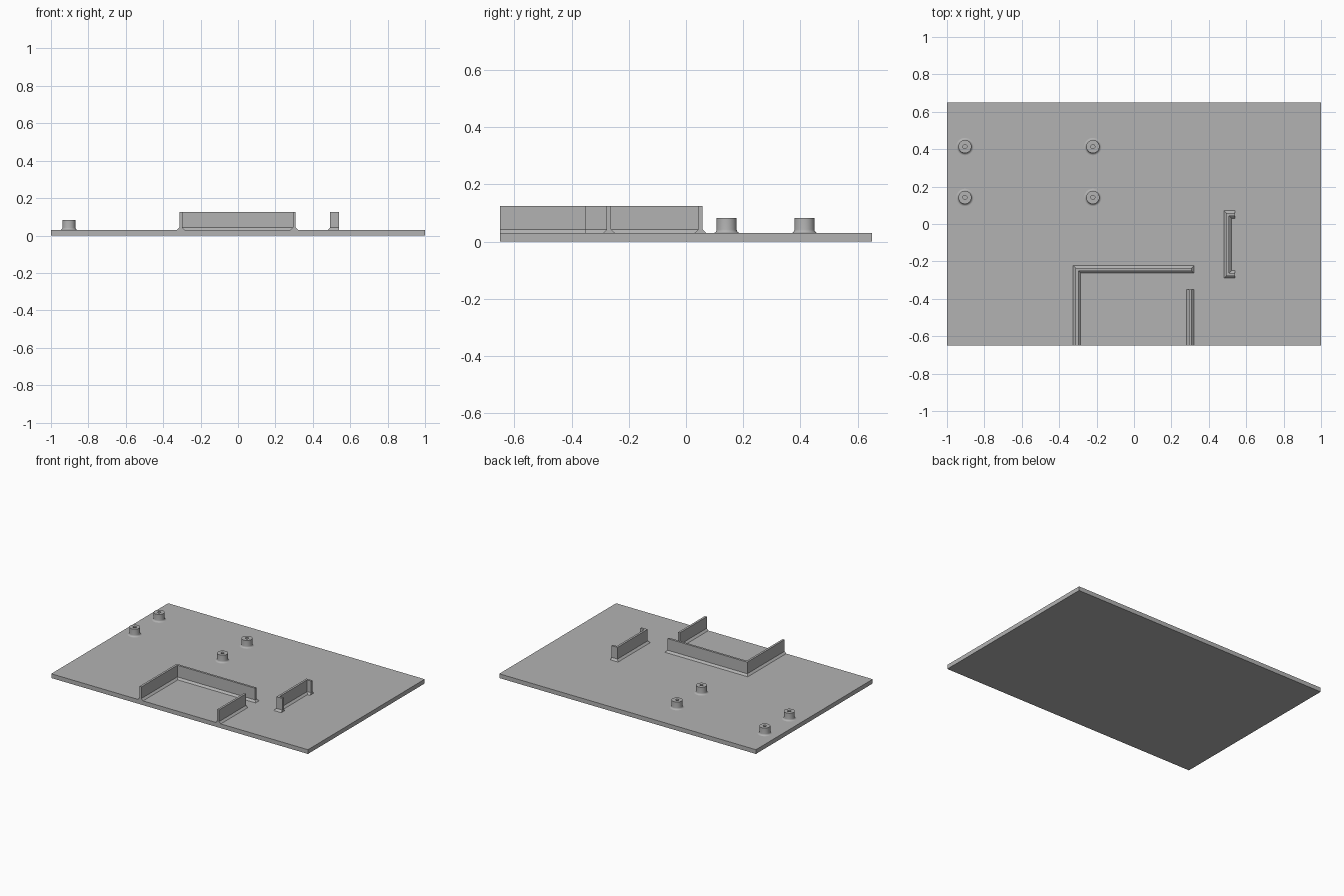
import bpy
import bmesh
import math
from mathutils import Vector

cube = bpy.data.objects.get("Cube")
if cube:
    bpy.data.objects.remove(cube, do_unlink=True)

DECK = 0.03       # top of the plate
WALL_TOP = 0.125
WALL = 0.015      # wall thickness
FOOT = 0.013      # chamfer at the foot of the walls
EDGE = -0.65      # front edge of the plate

grey = bpy.data.materials.new("plain grey")
grey.use_nodes = True
colour = (0.45, 0.45, 0.45, 1)
grey.diffuse_color = colour
grey.node_tree.nodes["Principled BSDF"].inputs["Base Color"].default_value = colour


def finish(name, bm):
    bmesh.ops.recalc_face_normals(bm, faces=bm.faces[:])
    mesh = bpy.data.meshes.new(name)
    bm.to_mesh(mesh)
    bm.free()
    mesh.materials.append(grey)
    obj = bpy.data.objects.new(name, mesh)
    bpy.context.collection.objects.link(obj)
    return obj


def skin(bm, rings):
    """Join consecutive closed rings of points with quads."""
    loops = [[bm.verts.new(p) for p in ring] for ring in rings]
    n = len(loops[0])
    for a, b in zip(loops, loops[1:]):
        for i in range(n):
            j = (i + 1) % n
            bm.faces.new((a[i], a[j], b[j], b[i]))
    bm.faces.new(loops[-1])


def wall(name, plan, flat_edges=()):
    """Raise a counter-clockwise right-angled plan, with a chamfered foot."""
    pts = [Vector(p) for p in plan]
    n = len(pts)
    push = []
    for i in range(n):
        d = (pts[(i + 1) % n] - pts[i]).normalized()
        push.append(Vector((d.y, -d.x)) * (0 if i in flat_edges else FOOT))
    foot = [pts[i] + push[i - 1] + push[i] for i in range(n)]
    bm = bmesh.new()
    skin(bm, [[(p.x, p.y, DECK) for p in foot],
              [(p.x, p.y, DECK + FOOT) for p in pts],
              [(p.x, p.y, WALL_TOP) for p in pts]])
    return finish(name, bm)


# Base plate
bm = bmesh.new()
bmesh.ops.create_cube(bm, size=1)
for v in bm.verts:
    v.co = (v.co.x * 2, v.co.y * 1.3, (v.co.z + 0.5) * DECK)
finish("base_plate", bm)

# Corner wall: right side and back of the bay
x0, x1, yb = -0.313, 0.308, -0.235
wall("bay_corner_wall",
     [(x0, EDGE), (x0 + WALL, EDGE), (x0 + WALL, yb - WALL),
      (x1, yb - WALL), (x1, yb), (x0, yb)], flat_edges=(0,))

# Short wall on the left side of the bay
wall("bay_short_wall",
     [(x1 - WALL, EDGE), (x1, EDGE), (x1, -0.35), (x1 - WALL, -0.35)],
     flat_edges=(0, 2))

# Holder: long wall with a lip at each end
hx, lip, h0, h1 = 0.493, 0.54, -0.277, 0.058
wall("holder_wall",
     [(hx, h0), (lip, h0), (lip, h0 + WALL), (hx + WALL, h0 + WALL),
      (hx + WALL, h1 - WALL), (lip, h1 - WALL), (lip, h1), (hx, h1)],
     flat_edges=(1, 5))

# Standoffs: turned profile with a filleted foot and a blind hole
POST, FILLET, HOLE, POST_TOP, SIDES = 0.035, 0.012, 0.011, 0.083, 32
profile = []
for k in range(6):
    a = math.pi / 2 * k / 5
    profile.append((POST + FILLET * (1 - math.sin(a)),
                    DECK + FILLET * (1 - math.cos(a))))
profile += [(POST, POST_TOP), (HOLE, POST_TOP), (HOLE, DECK + 0.002)]
for row, y in (("back", 0.414), ("front", 0.142)):
    for side, x in (("right", -0.904), ("left", -0.22)):
        bm = bmesh.new()
        turn = [math.tau * i / SIDES for i in range(SIDES)]
        skin(bm, [[(x + r * math.cos(t), y + r * math.sin(t), z) for t in turn]
                  for r, z in profile])
        post = finish(f"{row}_{side}_standoff", bm)
        bpy.ops.object.select_all(action="DESELECT")
        post.select_set(True)
        bpy.context.view_layer.objects.active = post
        bpy.ops.object.shade_smooth_by_angle(angle=math.radians(35))
